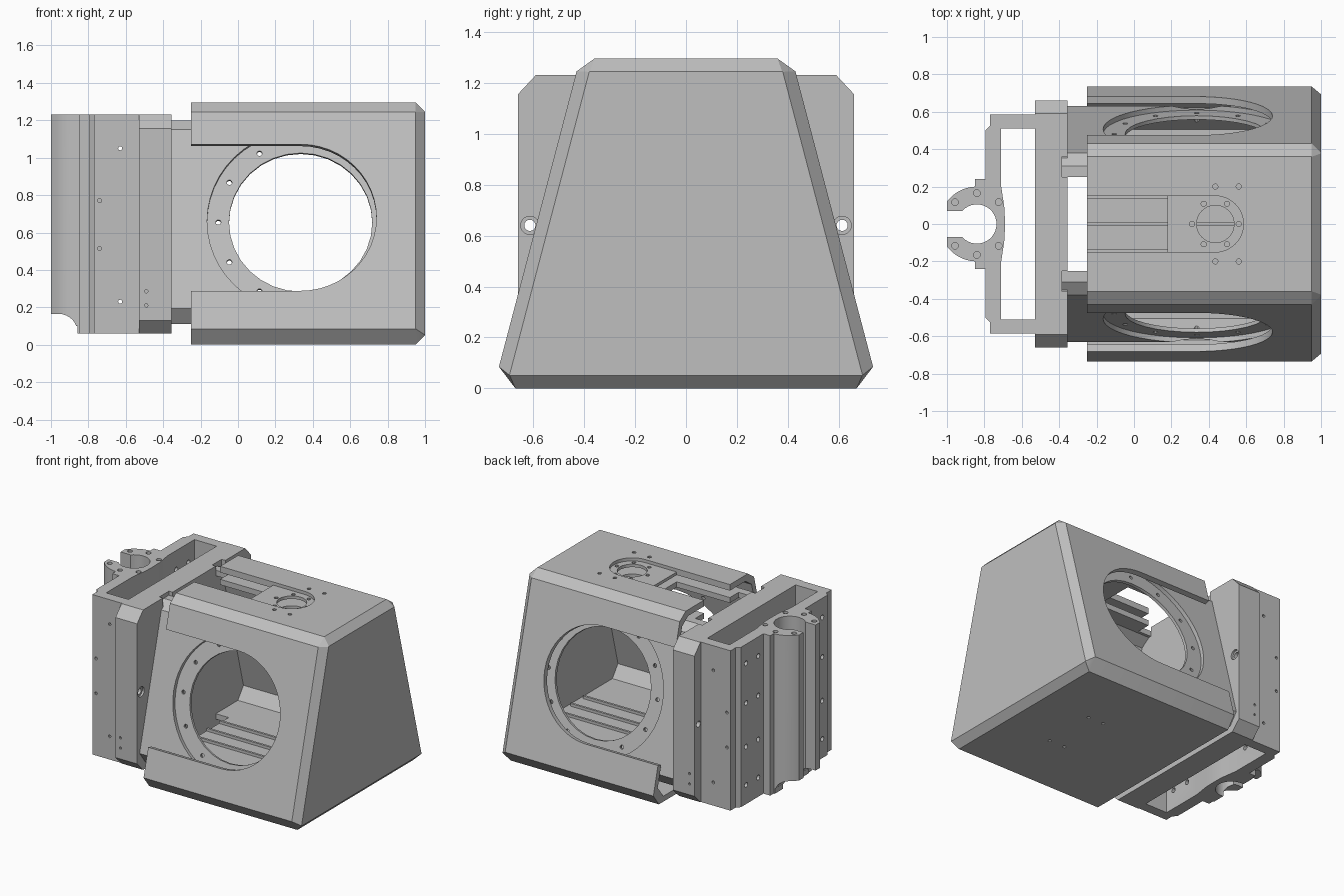
import bpy, bmesh, math
from mathutils import Matrix, Vector

if "Cube" in bpy.data.objects:
    bpy.data.objects.remove(bpy.data.objects["Cube"])

grey = bpy.data.materials.new("machined_grey")
grey.diffuse_color = (0.52, 0.52, 0.52, 1)
grey.use_nodes = True
grey.node_tree.nodes["Principled BSDF"].inputs["Base Color"].default_value = grey.diffuse_color
UP = Matrix.Identity(4)


def loft(name, rings):
    """Closed solid through equal-length rings of 3D points."""
    bm = bmesh.new()
    vs = [[bm.verts.new(p) for p in r] for r in rings]
    n = len(rings[0])
    for a, b in zip(vs, vs[1:]):
        for i in range(n):
            j = (i + 1) % n
            bm.faces.new((a[i], a[j], b[j], b[i]))
    bm.faces.new(vs[0])
    bm.faces.new(vs[-1])
    bmesh.ops.recalc_face_normals(bm, faces=bm.faces)
    me = bpy.data.meshes.new(name)
    bm.to_mesh(me)
    bm.free()
    ob = bpy.data.objects.new(name, me)
    bpy.context.collection.objects.link(ob)
    me.materials.append(grey)
    return ob


def prism(name, pts, d0, d1, m=UP):
    return loft(name, [[m @ Vector((x, y, d)) for x, y in pts] for d in (d0, d1)])


def arc(cx, cy, r, a0, a1, n):
    return [(cx + r * math.cos(math.radians(a0 + (a1 - a0) * i / n)),
             cy + r * math.sin(math.radians(a0 + (a1 - a0) * i / n))) for i in range(n + 1)]


def disc(x, y, r, d0, d1, m=UP, n=32):
    return prism("cutter", arc(x, y, r, 0, 360, n)[:-1], d0, d1, m)


def box(x0, x1, y0, y1, z0, z1, name="cutter"):
    return prism(name, [(x0, y0), (x1, y0), (x1, y1), (x0, y1)], z0, z1)


def slot(cx, r, x0, d0, d1, m=UP):
    """Round-ended slot running to x0."""
    return prism("cutter", [(x0, -r)] + arc(cx, 0, r, -90, 90, 24) + [(x0, r)], d0, d1, m)


def cut(target, cutters):
    for c in cutters:
        mod = target.modifiers.new("cut", "BOOLEAN")
        mod.operation, mod.solver, mod.object = "DIFFERENCE", "EXACT", c
        bpy.context.view_layer.update()
        bpy.context.view_layer.objects.active = target
        bpy.ops.object.modifier_apply(modifier=mod.name)
        bpy.data.objects.remove(c)


def side(z):
    return 0.757 - 0.263 * z


def section(x, o, b, t, cb=0.085, ct=0.05):
    """Bevelled trapezoid, side offset o, from height b to t."""
    h = [(side(b + cb) - o - cb * 0.76, b), (side(b + cb) - o, b + cb),
         (side(t - ct) - o, t - ct), (side(t - ct) - o - ct * 1.4, t)]
    return [(x, y, z) for y, z in h] + [(x, -y, z) for y, z in reversed(h)]


# frames lying in the sloped side walls, local z pointing outward
def wall(s):
    n = Vector((0, s * 0.967, 0.255)).normalized()
    x = Vector((1, 0, 0))
    m = Matrix((x, n.cross(x), n)).transposed().to_4x4()
    m.translation = (0.335, s * 0.578, 0.68)
    return m


WALLS = [wall(-1), wall(1)]
TOP_BOLTS = [p for p in arc(0.435, 0, 0.125, 0, 360, 6)[:-1]] + \
            [(x, y) for x in (0.435, 0.56) for y in (-0.2, 0.2)]

# outer housing
housing = loft("housing", [section(-0.25, 0, 0, 1.295), section(0.95, 0, 0, 1.295),
                           section(1.0, 0.05, 0.05, 1.245, 0.002, 0.002)])
cut(housing, [loft("cutter", [section(x, 0.04, 0.04, 1.25) for x in (-0.4, 0.95)])])
cut(housing, [slot(0, 0.405, -0.9, -0.065, 0.15, m) for m in WALLS])
cut(housing, [slot(0.435, 0.15, -0.6, 1.272, 1.4),
              box(-0.6, 0.18, -0.15, 0.15, 1.1, 1.4),
              disc(0.435, 0, 0.1, 1.1, 1.4)])
cut(housing, [disc(x, y, 0.014, 1.1, 1.4, n=10) for x, y in TOP_BOLTS])
cut(housing, [disc(x, y, 0.012, -0.1, 0.1, n=10) for x, y in TOP_BOLTS[6:]])

# inner sleeve carrying the round side flanges
sleeve = loft("inner_sleeve", [section(x, 0.075, 0.11, 1.2) for x in (-0.385, 0.95)])
cut(sleeve, [loft("cutter", [section(x, 0.125, 0.15, 1.16) for x in (-0.6, 1.1)])])
for m in WALLS:
    cut(sleeve, [disc(0, 0, 0.5, -0.1, 0.1, m, 48), disc(0, 0, 0.383, -0.25, 0.1, m, 32)])
    cut(sleeve, [disc(x, y, 0.014, -0.2, 0.0, m, 10) for x, y in arc(0, 0, 0.44, 0, 360, 12)[:-1]])
cut(sleeve, [box(-0.6, -0.25, -0.25, 0.25, -0.1, 1.4),
             box(-0.6, 0.18, -0.15, 0.15, 1.0, 1.4),
             disc(0.435, 0, 0.1, 1.0, 1.4)])

# floor ribs
for i, y in enumerate((-0.145, 0.0, 0.145)):
    box(-0.25, 0.93, y - 0.008, y + 0.008, 0.14, 0.17, "floor_rib_%d" % i)

# mounting bracket plate
half = [(0.59, 0.06), (0.66, 0.13), (0.66, 1.155), (0.59, 1.23)]
outline = half + [(-y, z) for y, z in reversed(half)]
bracket = loft("mounting_bracket", [[(x, y, z) for y, z in outline] for x in (-0.53, -0.355)])
ALONG_X = Matrix(((0, 0, 1, 0), (1, 0, 0, 0), (0, 1, 0, 0), (0, 0, 0, 1)))
ALONG_Y = Matrix(((1, 0, 0, 0), (0, 0, 1, 0), (0, 1, 0, 0), (0, 0, 0, 1)))
for s in (-1, 1):
    a, b = sorted((s * 0.25, s * 0.36))
    cut(bracket, [disc(s * 0.613, 0.64, 0.022, -0.7, -0.2, ALONG_X, 16),
                  disc(s * 0.613, 0.64, 0.036, -0.37, -0.2, ALONG_X, 20),
                  box(-0.385, -0.3, a, b, 1.17, 1.4)])
    d0, d1 = sorted((s * 0.6, s * 0.8))
    cut(bracket, [disc(-0.49, z, 0.009, d0, d1, ALONG_Y, 8) for z in (0.21, 0.285)])

# rear channel frame with the open tube clamp in one profile
outer = [(-0.53, 0.585), (-0.77, 0.585), (-0.77, 0.525), (-0.795, 0.5), (-0.795, 0.24),
         (-0.85, 0.24)] + arc(-0.84, 0, 0.2, 93, 143, 8) + [(-1.0, 0.07)] + \
        arc(-0.84, 0, 0.105, 138, 0, 14)
inner = [(-0.69, 0.0), (-0.692, 0.08), (-0.71, 0.2), (-0.71, 0.51), (-0.53, 0.51)]


def flip(pts):
    return [(x, -y) for x, y in reversed(pts)]


clamp = prism("clamp_frame", outer + flip(outer[:-1]) + flip(inner) + inner[1:], 0.06, 1.23)
# raised, rounded lower end of the clamp jaws
jaw = [(-1.1, 0.0), (-0.858, 0.0), (-0.858, 0.1)] + arc(-0.958, 0.065, 0.1, 20, 90, 6) + [(-1.1, 0.165)]
cut(clamp, [prism("cutter", jaw, -0.4, 0.4, ALONG_Y)])
cut(clamp, [disc(x, s * y, 0.018, 1.1, 1.4, n=12) for s in (-1, 1)
            for x, y in arc(-0.84, 0, 0.165, 45, 135, 2)])
cut(clamp, [disc(x, z, 0.011, -0.8, 0.8, ALONG_Y, 8)
            for x, z in ((-0.63, 1.05), (-0.63, 0.23))])
for s in (-1, 1):
    d0, d1 = sorted((s * 0.53, s * 0.7))
    cut(clamp, [disc(-0.74, z, 0.011, d0, d1, ALONG_Y, 8) for z in (0.515, 0.77)])
cut(clamp, [disc(s * y, z, 0.018, -0.9, -0.6, ALONG_X, 12) for s in (-1, 1)
            for y in (0.3, 0.44) for z in (0.2, 0.48, 0.8, 1.09)])

# smooth the curved walls, keep edges crisp
bpy.ops.object.select_all(action="DESELECT")
for ob in bpy.context.scene.objects:
    ob.select_set(True)
bpy.context.view_layer.objects.active = housing
bpy.ops.object.shade_smooth_by_angle(angle=math.radians(25))
